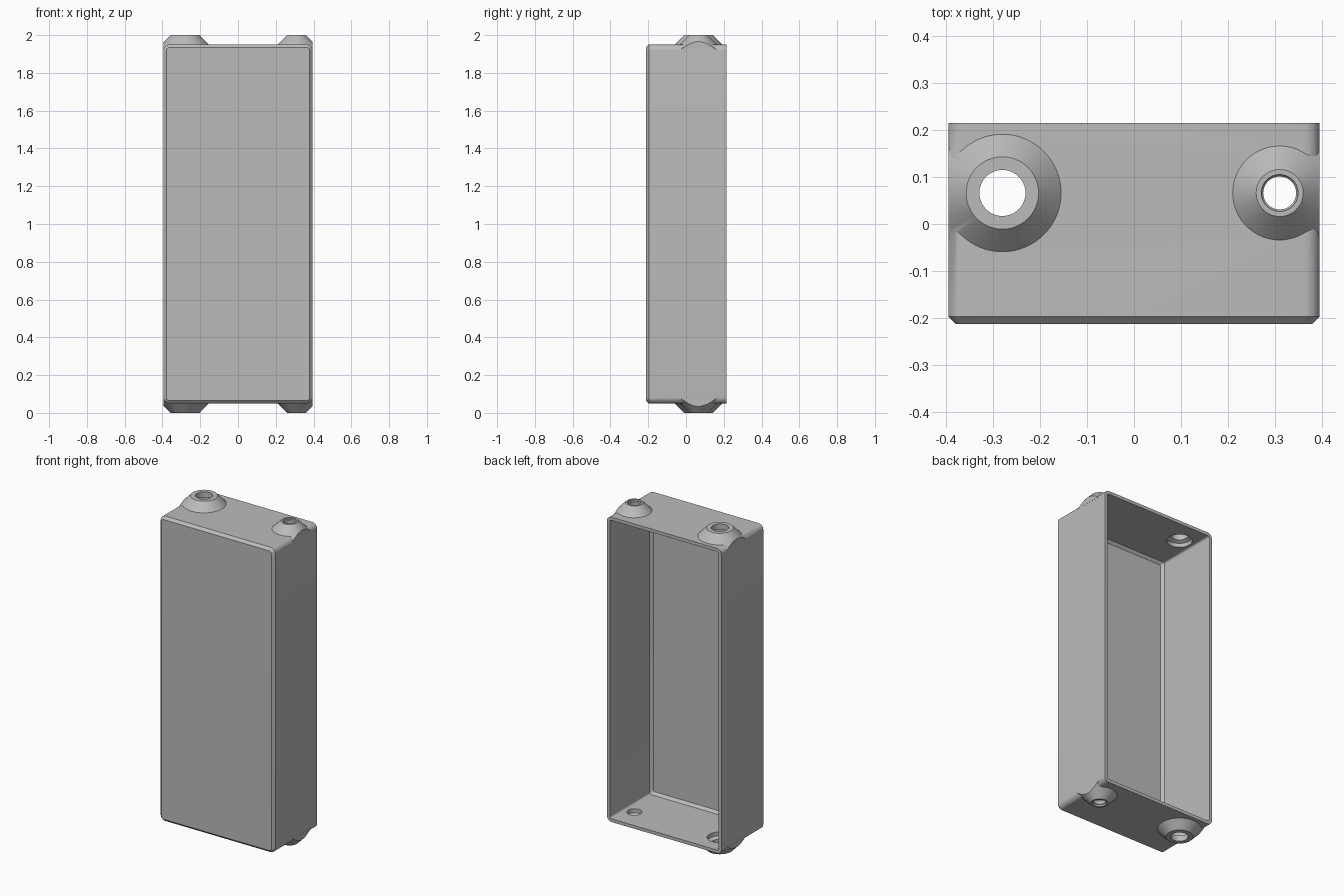
import bpy, bmesh, math

cube = bpy.data.objects.get("Cube")
if cube:
    bpy.data.objects.remove(cube)

HALF_W, FRONT, BACK = 0.395, -0.213, 0.215
BOTTOM, TOP, MID = 0.05, 1.95, 1.0
RADIUS, WALL, CHAMFER = 0.032, 0.02, 0.016

grey = bpy.data.materials.new("light grey plastic")
grey.use_nodes = True
colour = (0.5, 0.5, 0.5, 1)
grey.diffuse_color = colour
grey.node_tree.nodes["Principled BSDF"].inputs["Base Color"].default_value = colour


def loft(name, rings):
    """Closed solid through rings of equal point count, capped at both ends."""
    bm = bmesh.new()
    loops = [[bm.verts.new(p) for p in ring] for ring in rings]
    n = len(loops[0])
    for a, b in zip(loops, loops[1:]):
        for i in range(n):
            j = (i + 1) % n
            bm.faces.new((a[i], a[j], b[j], b[i]))
    bm.faces.new(loops[0])
    bm.faces.new(loops[-1])
    bmesh.ops.recalc_face_normals(bm, faces=bm.faces)
    mesh = bpy.data.meshes.new(name)
    bm.to_mesh(mesh)
    bm.free()
    mesh.materials.append(grey)
    obj = bpy.data.objects.new(name, mesh)
    bpy.context.collection.objects.link(obj)
    return obj


def rounded_frame(y, inset, steps=8):
    """Rounded rectangle in the xz plane."""
    r = max(RADIUS - inset, 0.008)
    w, h = HALF_W - inset - r, (TOP - BOTTOM) / 2 - inset - r
    points = []
    for k, (sx, sz) in enumerate(((1, 1), (-1, 1), (-1, -1), (1, -1))):
        for i in range(steps + 1):
            a = (k + i / steps) * math.pi / 2
            points.append((sx * w + r * math.cos(a), y, MID + sz * h + r * math.sin(a)))
    return points


def turned(name, x, y, profile, sign, segments=64):
    """Solid of revolution; profile holds (radius, height), sign -1 flips it to the bottom."""
    rings = []
    for r, z in profile:
        rings.append([(x + r * math.cos(t), y + r * math.sin(t), MID + sign * (z - MID))
                      for t in (2 * math.pi * i / segments for i in range(segments))])
    return loft(name, rings)


def combine(obj, tool, operation):
    """Apply a boolean and remove the tool."""
    tool.hide_render = True
    mod = obj.modifiers.new("combine", "BOOLEAN")
    mod.operation, mod.solver, mod.object = operation, "EXACT", tool
    bpy.context.view_layer.update()
    result = bpy.data.meshes.new_from_object(obj.evaluated_get(bpy.context.evaluated_depsgraph_get()))
    obj.modifiers.clear()
    obj.data = result
    bpy.data.objects.remove(tool)


# Outer body with chamfered front edge
case = loft("open_case", [rounded_frame(FRONT, CHAMFER), rounded_frame(FRONT + CHAMFER, 0),
                          rounded_frame(BACK, 0)])

# Conical cable bosses: x, base radius, top radius, bore profile
BOSS_Y = 0.066
bosses = (
    (-0.28, 0.125, 0.077, [(0.072, 1.9), (0.072, 1.955), (0.049, 1.965), (0.049, 2.05)]),
    (0.31, 0.1, 0.05, [(0.043, 1.9), (0.043, 1.955), (0.035, 1.965),
                       (0.035, 1.985), (0.039, 1.99), (0.039, 2.05)]),
)
for sign in (1, -1):
    for x, base, top, bore in bosses:
        root = base + (base - top) / 2
        cone = turned("boss", x, BOSS_Y, [(root, TOP - 0.025), (top, 2)], sign)
        # Trim the cone flush with the side walls
        limit = HALF_W - 0.0002
        trim = loft("trim", [[(sx * limit, sy, z) for sx, sy in ((-1, -1), (1, -1), (1, 1), (-1, 1))]
                             for z in (-1, 3)])
        combine(cone, trim, "INTERSECT")
        combine(case, cone, "UNION")

# Cavity, open at the back
cavity = loft("cavity", [rounded_frame(FRONT + WALL, WALL + CHAMFER),
                         rounded_frame(FRONT + WALL + CHAMFER, WALL),
                         rounded_frame(BACK + 0.1, WALL)])
combine(case, cavity, "DIFFERENCE")

# Stepped bores through the bosses
for sign in (1, -1):
    for x, base, top, bore in bosses:
        combine(case, turned("bore", x, BOSS_Y, bore, sign), "DIFFERENCE")

bpy.ops.object.select_all(action="DESELECT")
case.select_set(True)
bpy.context.view_layer.objects.active = case
bpy.ops.object.shade_smooth_by_angle(angle=math.radians(30))
